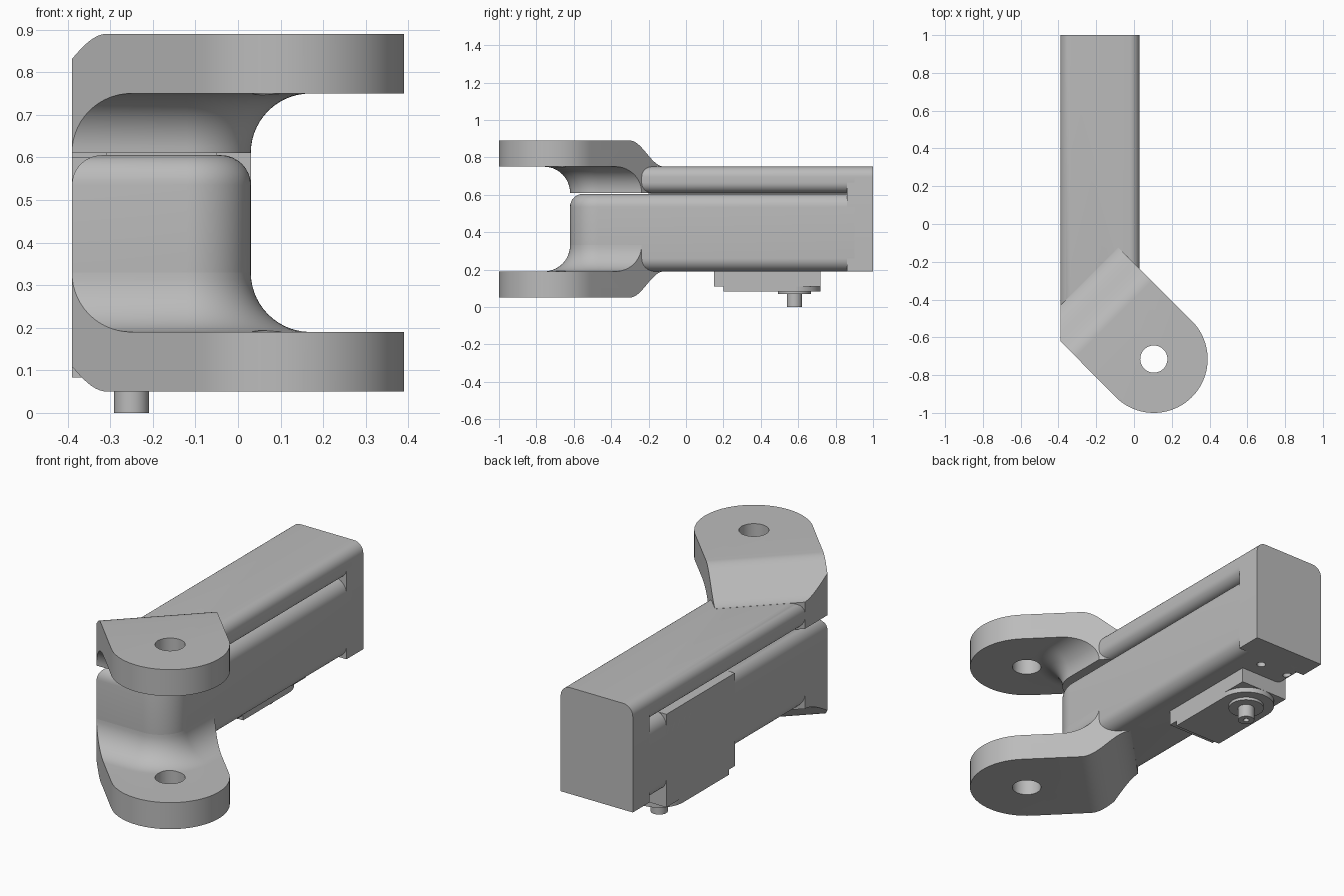
import bpy, bmesh
from math import sin, cos, pi, radians, sqrt
from mathutils import Vector

old = bpy.data.objects.get("Cube")
if old:
    bpy.data.objects.remove(old, do_unlink=True)

grey = bpy.data.materials.new("plain_grey")
grey.use_nodes = True
grey.diffuse_color = (0.5, 0.5, 0.5, 1)
grey.node_tree.nodes["Principled BSDF"].inputs["Base Color"].default_value = (0.5, 0.5, 0.5, 1)

LEFT, RIGHT, FRONT, BACK = -0.39, 0.03, -0.62, 1.0
CORNER = 0.15                      # plan radius of the front right corner
PIVOT = Vector((0.105, -0.715, 0))
LUG = 0.285                        # lug radius
MID = 0.47                         # mirror height of the two arms
ALONG = Vector((-1, 1, 0)).normalized()
ACROSS = Vector((1, 1, 0)).normalized()


def finish(name, bm):
    bmesh.ops.recalc_face_normals(bm, faces=bm.faces)
    mesh = bpy.data.meshes.new(name)
    bm.to_mesh(mesh)
    bm.free()
    mesh.materials.append(grey)
    ob = bpy.data.objects.new(name, mesh)
    bpy.context.collection.objects.link(ob)
    return ob


def loft(name, rings):
    bm = bmesh.new()
    loops = [[bm.verts.new(p) for p in ring] for ring in rings]
    bm.faces.new(loops[0])
    bm.faces.new(loops[-1])
    n = len(loops[0])
    for a, b in zip(loops, loops[1:]):
        for i in range(n):
            j = (i + 1) % n
            bm.faces.new((a[i], a[j], b[j], b[i]))
    return finish(name, bm)


def prism(name, points, sweep):
    points = [Vector(p) for p in points]
    return loft(name, [points, [p + Vector(sweep) for p in points]])


def box(name, x0, x1, y0, y1, z0, z1):
    return prism(name, [(x0, y0, z0), (x1, y0, z0), (x1, y1, z0), (x0, y1, z0)], (0, 0, z1 - z0))


def disc(name, x, y, r, z0, z1, n=48):
    ring = [(x + r * cos(2 * pi * i / n), y + r * sin(2 * pi * i / n), z0) for i in range(n)]
    return prism(name, ring, (0, 0, z1 - z0))


def combine(ob, cutter, operation):
    mod = ob.modifiers.new("cut", 'BOOLEAN')
    mod.operation, mod.object, mod.solver = operation, cutter, 'EXACT'
    bpy.context.view_layer.update()
    ev = ob.evaluated_get(bpy.context.evaluated_depsgraph_get())
    mesh = bpy.data.meshes.new_from_object(ev)
    ob.modifiers.clear()
    ob.data = mesh
    bpy.data.objects.remove(cutter, do_unlink=True)


def round_edges(ob, radius, rule):
    bm = bmesh.new()
    bm.from_mesh(ob.data)
    edges = [e for e in bm.edges if rule(*[v.co for v in e.verts])]
    bmesh.ops.bevel(bm, geom=edges, offset=radius, segments=8, profile=0.5, affect='EDGES')
    bm.to_mesh(ob.data)
    bm.free()


def body_plan(z, grow=0.0, left=LEFT, back=0.9, n=16):
    """Rectangle with a rounded front right corner, grown outward."""
    pts = [(left, FRONT - grow, z)]
    for i in range(n + 1):
        a = -pi / 2 + pi / 2 * i / n
        pts.append((RIGHT - CORNER + (CORNER + grow) * cos(a),
                    FRONT + CORNER + (CORNER + grow) * sin(a), z))
    return pts + [(RIGHT + grow, back, z), (left, back, z)]


def arm(name, mirrored):
    # lug outline, cut off flush with the body's side
    centre = PIVOT + Vector((0, 0, 0.61))
    outline = [centre + LUG * (ACROSS * cos(a) - ALONG * sin(a))
               for a in [pi * i / 40 for i in range(41)]]
    run = 0.55
    tip = centre + ACROSS * LUG + ALONG * run
    outline += [Vector((LEFT, FRONT, 0.61)),
                Vector((LEFT, tip.y - (tip.x - LEFT), 0.61)), tip]
    ob = prism(name, outline, (0, 0, 0.28))
    # outer face: flat lug easing down to the body
    side = [(-0.5, 0.5), (-0.5, 0.89)]
    side += [(0.30 + 0.26 * i / 20, 0.75 + 0.07 * (1 + cos(pi * i / 20))) for i in range(21)]
    side += [(0.7, 0.75), (0.7, 0.5)]
    base = PIVOT - ACROSS * 0.5
    combine(ob, prism("arm_profile", [base + ALONG * s + Vector((0, 0, z)) for s, z in side],
                      ACROSS), 'INTERSECT')
    # inner face: concave flare around the body's corner
    r = 0.14
    rings = [body_plan(0.5, 0, -1.5, 1.5)]
    for i in range(15):
        a = pi / 2 * i / 14
        rings.append(body_plan(0.61 + r * sin(a), r * (1 - cos(a)), -1.5, 1.5))
    rings += [body_plan(0.751, 1, -1.5, 1.5), body_plan(1.0, 1, -1.5, 1.5)]
    combine(ob, loft("arm_flare", rings), 'INTERSECT')
    combine(ob, disc("pin_hole", PIVOT.x, PIVOT.y, 0.072, 0.4, 1.1), 'DIFFERENCE')
    if mirrored:
        for v in ob.data.vertices:
            v.co.z = 2 * MID - v.co.z
        ob.data.flip_normals()
    return ob


def long_edge(a, b):
    return abs(a.z - b.z) < 1e-5 and min(a.y, b.y) < 0.85


# forked arms
parts = [arm("upper_arm", False), arm("lower_arm", True)]

# body: lower block and upper bar meeting in a rounded groove
lower = prism("lower_block", body_plan(0.19), (0, 0, 0.415))
round_edges(lower, 0.07, long_edge)
upper = prism("upper_bar", body_plan(0.61), (0, 0, 0.14))
round_edges(upper, 0.055, long_edge)
web = box("groove_web", LEFT + 0.08, RIGHT - 0.08, -0.2, 0.9, 0.55, 0.66)
cap = box("end_cap", LEFT, RIGHT, 0.86, BACK, 0.19, 0.75)
round_edges(cap, 0.055, lambda a, b: min(a.z, b.z) > 0.7 and abs(a.x - b.x) < 1e-5)

# screw holes under the body
for x in (-0.33, -0.16):
    combine(lower, disc("screw_hole", x, 0.805, 0.022, 0.1, 0.25, 20), 'DIFFERENCE')

# motor set into the left side, with its output shaft below
SX, SY = -0.25, 0.58
motor = box("motor_case", LEFT, -0.11, 0.15, 0.72, 0.11, 0.6)
cover = box("motor_cover", LEFT, -0.11, 0.2, SY, 0.083, 0.115)
boss = disc("gear_boss", SX, SY, 0.14, 0.083, 0.115)
collar = disc("shaft_collar", SX, SY, 0.088, 0.068, 0.09)
shaft = disc("output_shaft", SX, SY, 0.041, 0, 0.08)
combine(shaft, disc("shaft_bore", SX, SY, 0.015, -0.05, 0.05, 16), 'DIFFERENCE')

parts += [lower, upper, web, cap, motor, cover, boss, collar, shaft]
for ob in parts:
    ob.data.shade_smooth()
    ob.data.set_sharp_from_angle(angle=radians(30))
